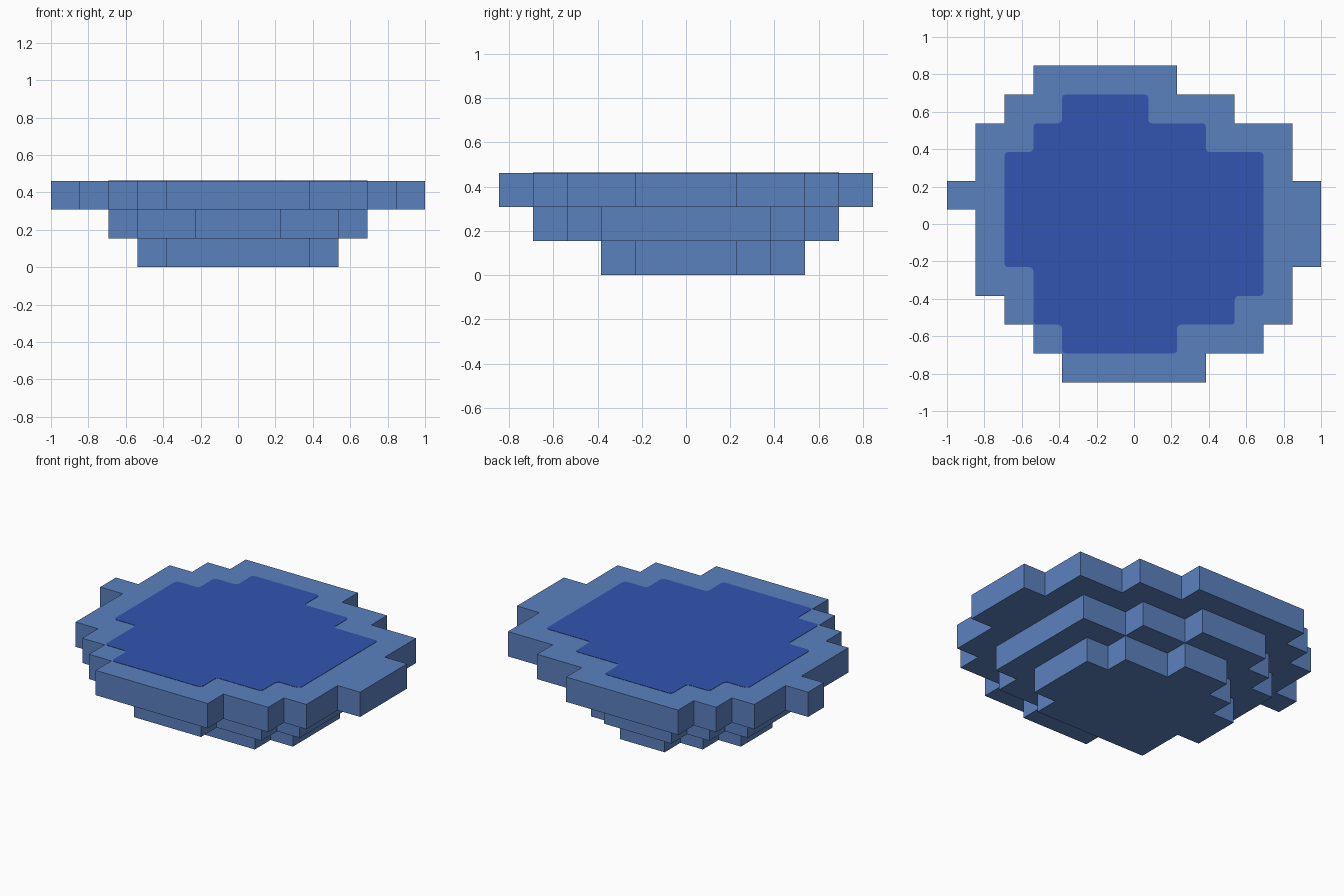
import bpy, bmesh

cube = bpy.data.objects.get("Cube")
if cube:
    bpy.data.objects.remove(cube)

CELL = 2 / 13          # width of one grid step
COLS, ROWS = 13, 11


def material(name, colour):
    m = bpy.data.materials.new(name)
    m.use_nodes = True
    m.diffuse_color = colour
    m.node_tree.nodes["Principled BSDF"].inputs["Base Color"].default_value = colour
    return m


def outline(runs, first_row):
    """Stepped outline around rows of (start, end) columns, listed front to back."""
    right, left = [], []
    for i, (start, end) in enumerate(runs):
        for row in (first_row + i, first_row + i + 1):
            right.append((end, row))
            left.append((start, row))
    loop = right + left[::-1]
    points = []
    for i, p in enumerate(loop):
        a, b = loop[i - 1], loop[(i + 1) % len(loop)]
        straight = (a[0] == p[0] == b[0]) or (a[1] == p[1] == b[1])
        if not straight and p != a:
            points.append(((p[0] - COLS / 2) * CELL, (p[1] - ROWS / 2) * CELL))
    return points


def slab(name, runs, first_row, z, height, mat, rounding=0):
    bm = bmesh.new()
    verts = [bm.verts.new((x, y, z)) for x, y in outline(runs, first_row)]
    face = bm.faces.new(verts)
    if rounding:
        bmesh.ops.bevel(bm, geom=bm.verts[:], offset=rounding, segments=3,
                        profile=0.5, affect='VERTICES')
    res = bmesh.ops.extrude_face_region(bm, geom=bm.faces[:])
    top = [g for g in res["geom"] if isinstance(g, bmesh.types.BMVert)]
    bmesh.ops.translate(bm, verts=top, vec=(0, 0, height))
    bmesh.ops.recalc_face_normals(bm, faces=bm.faces[:])
    mesh = bpy.data.meshes.new(name)
    bm.to_mesh(mesh)
    bm.free()
    mesh.materials.append(mat)
    ob = bpy.data.objects.new(name, mesh)
    bpy.context.collection.objects.link(ob)
    return ob


rim_blue = material("rim blue", (0.105, 0.222, 0.521, 1))
deep_blue = material("deep blue", (0.032, 0.089, 0.434, 1))

# Column spans per row, front to back
base_runs = [(4, 9), (4, 10), (3, 10), (3, 10), (4, 9), (5, 7)]
inner = [(3, 10), (3, 11)] + [(2, 11)] * 4 + [(3, 9), (4, 7)]
top_runs = [(4, 9), (3, 11), (2, 12), (1, 12), (1, 13), (1, 13), (0, 13),
            (1, 12), (1, 12), (2, 10), (3, 8)]

# Three stacked stepped layers
slab("bottom_layer", base_runs, 3, 0, CELL, rim_blue)
slab("middle_layer", [(5, 8)] + inner, 1, CELL, CELL, rim_blue)
slab("top_layer", top_runs, 0, 2 * CELL, CELL, rim_blue)

# Dark water surface with softened corners
slab("water_surface", [(4, 8)] + inner, 1, 3 * CELL - 0.001, 0.003, deep_blue, 0.02)
